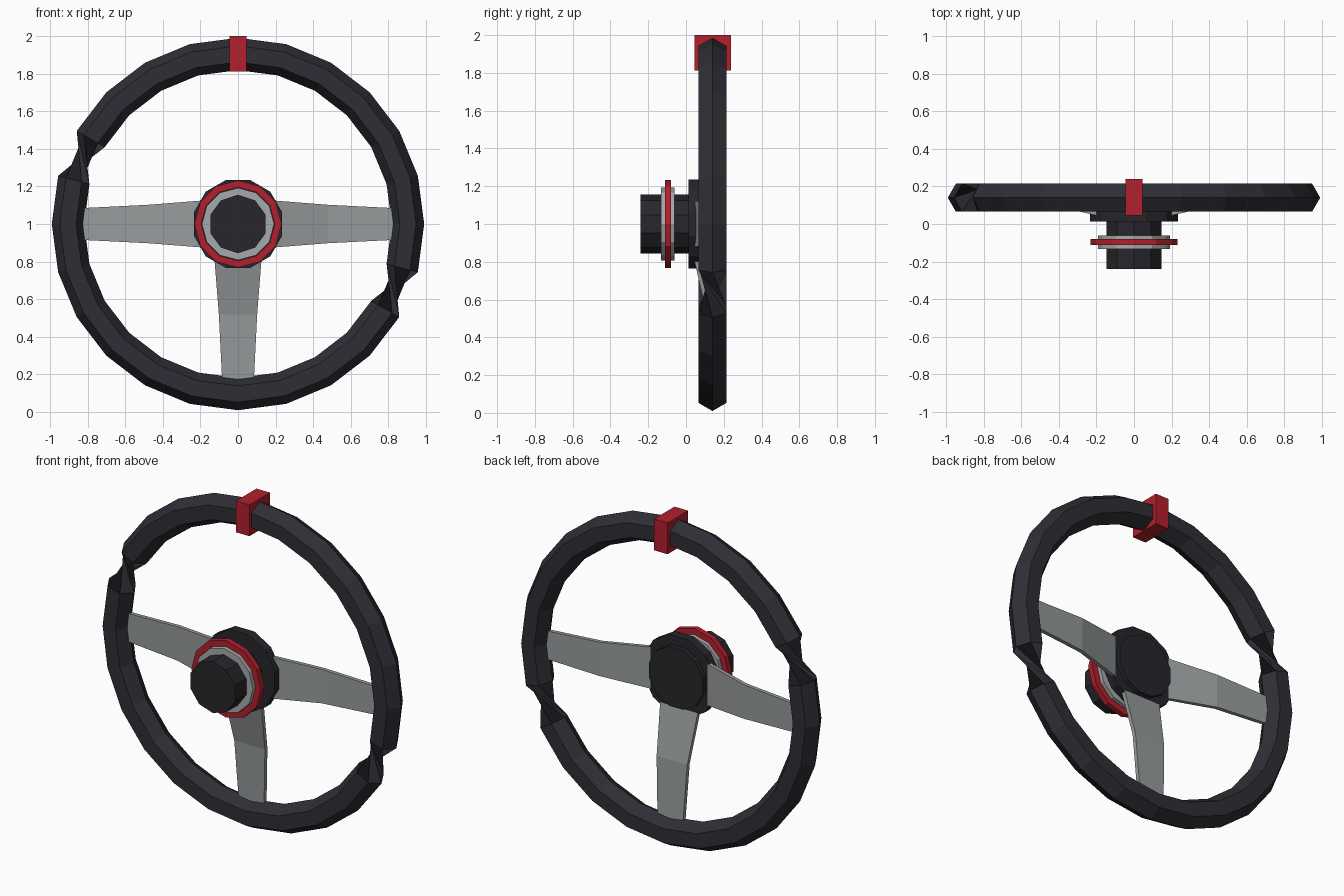
import bpy, bmesh, math
from mathutils import Vector, Matrix

if "Cube" in bpy.data.objects:
    bpy.data.objects.remove(bpy.data.objects["Cube"])


def material(name, rgb):
    m = bpy.data.materials.new(name)
    m.diffuse_color = (*rgb, 1)
    m.use_nodes = True
    m.node_tree.nodes["Principled BSDF"].inputs["Base Color"].default_value = m.diffuse_color
    return m


GRIP = material("charcoal grip", (0.027, 0.027, 0.036))
BLACK = material("hub black", (0.02, 0.02, 0.025))
METAL = material("spoke grey", (0.31, 0.33, 0.335))
SILVER = material("collar silver", (0.38, 0.40, 0.40))
RED = material("red accent", (0.45, 0.014, 0.026))


def finish(name, bm, mat):
    bmesh.ops.recalc_face_normals(bm, faces=bm.faces[:])
    me = bpy.data.meshes.new(name)
    bm.to_mesh(me)
    bm.free()
    me.materials.append(mat)
    ob = bpy.data.objects.new(name, me)
    bpy.context.collection.objects.link(ob)
    return ob


def disc(name, r, y0, y1, sides, turn, mat):
    """Cylinder along y, centred on the wheel axis; turn = angle of first corner."""
    bm = bmesh.new()
    ends = []
    for y in (y0, y1):
        ends.append([bm.verts.new((r * math.cos(turn + math.tau * i / sides), y,
                                   1 + r * math.sin(turn + math.tau * i / sides)))
                     for i in range(sides)])
    for e in ends:
        bm.faces.new(e)
    for i in range(sides):
        j = (i + 1) % sides
        bm.faces.new((ends[0][i], ends[0][j], ends[1][j], ends[1][i]))
    return finish(name, bm, mat)


def loop_faces(bm, rings):
    n = len(rings[0])
    for k in range(len(rings)):
        a, b = rings[k], rings[(k + 1) % len(rings)]
        for i in range(n):
            j = (i + 1) % n
            bm.faces.new((a[i], a[j], b[j], b[i]))


# rim: hexagonal section swept round a circle, half of it turned by 180 degrees,
# which gives the two pinched twists at upper left and lower right
bm = bmesh.new()
rings = []
for k in range(24):
    a = math.tau * k / 24
    radial = Vector((math.sin(a), 0, math.cos(a)))
    flip = 1 if k <= 7 or k >= 20 else -1
    ring = []
    for i in range(6):
        t = math.tau * i / 6
        ring.append(bm.verts.new(Vector((0, 0.14, 1)) + radial * (0.904 + flip * 0.086 * math.cos(t))
                                 + Vector((0, flip * 0.086 * math.sin(t), 0))))
    rings.append(ring)
loop_faces(bm, rings)
finish("rim", bm, GRIP)

# red centre marker on top of the rim
bm = bmesh.new()
bmesh.ops.create_cube(bm, size=1, matrix=Matrix.Translation((0, 0.142, 1.906))
                      @ Matrix.Diagonal((0.09, 0.195, 0.188, 1)))
finish("top_marker", bm, RED)

# three bent, tapering spokes: (distance from axis, y, half width)
SECTIONS = [(0.15, 0.046, 0.128), (0.48, 0.122, 0.102), (0.86, 0.14, 0.083)]
for name, ang in (("right_spoke", 0), ("left_spoke", math.pi), ("bottom_spoke", -math.pi / 2)):
    out = Vector((math.cos(ang), 0, math.sin(ang)))
    side = Vector((-math.sin(ang), 0, math.cos(ang)))
    bm = bmesh.new()
    rows = [[bm.verts.new(Vector((0, y + dy, 1)) + out * r + side * w * s)
             for s, dy in ((-1, -0.012), (1, -0.012), (1, 0.012), (-1, 0.012))]
            for r, y, w in SECTIONS]
    for a, b in zip(rows, rows[1:]):
        for i in range(4):
            j = (i + 1) % 4
            bm.faces.new((a[i], a[j], b[j], b[i]))
    bm.faces.new(rows[0])
    bm.faces.new(rows[-1])
    finish(name, bm, METAL)

# hub plate, rear boss, front shaft and collar
disc("hub_plate", 0.243, 0.013, 0.067, 12, math.pi / 12, BLACK)
disc("rear_boss", 0.185, 0.06, 0.095, 12, math.pi / 12, BLACK)
disc("shaft", 0.155, -0.24, 0.03, 10, math.pi / 2, BLACK)
disc("collar", 0.192, -0.132, -0.06, 12, 0, SILVER)

# red ring round the collar
bm = bmesh.new()
rings = []
for k in range(12):
    a = math.tau * k / 12
    rings.append([bm.verts.new((r * math.cos(a), y, 1 + r * math.sin(a)))
                  for r, y in ((0.195, -0.112), (0.232, -0.112), (0.232, -0.08), (0.195, -0.08))])
loop_faces(bm, rings)
finish("quick_release_ring", bm, RED)
